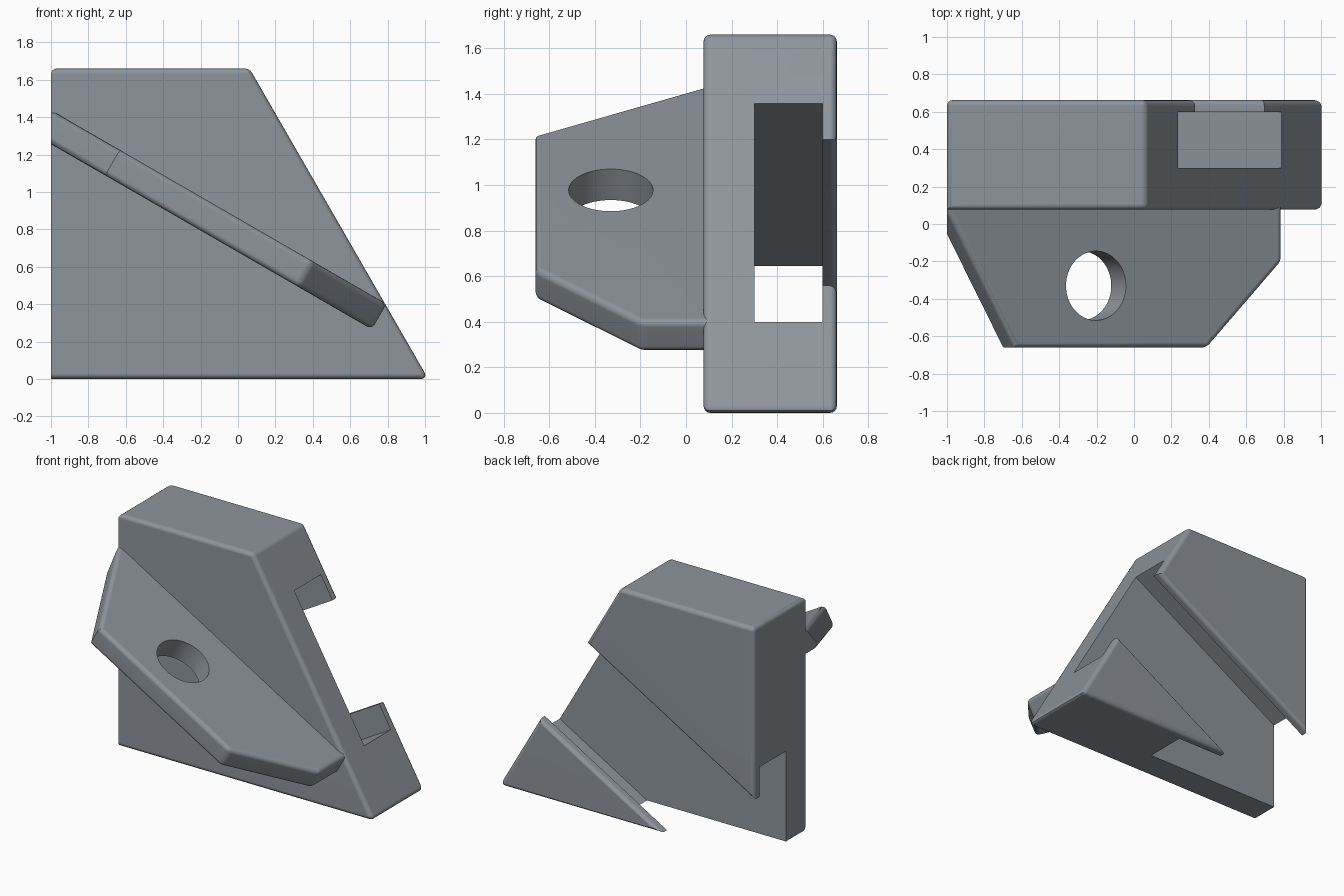
import bpy, bmesh, math
from mathutils import Vector

if "Cube" in bpy.data.objects:
    bpy.data.objects.remove(bpy.data.objects["Cube"])

C, S = math.cos(math.pi / 6), 0.5
R = 0.03  # edge rounding radius

grey = bpy.data.materials.new("blue_grey")
grey.diffuse_color = (0.27, 0.30, 0.33, 1)
grey.use_nodes = True
grey.node_tree.nodes["Principled BSDF"].inputs["Base Color"].default_value = grey.diffuse_color


def prism(name, pts, a, b, to_world, edge_rule=None, clip_x=None):
    """Extrude a 2D profile from a to b; round the edges picked by edge_rule."""
    bm = bmesh.new()
    lo = [bm.verts.new((p[0], p[1], a)) for p in pts]
    hi = [bm.verts.new((p[0], p[1], b)) for p in pts]
    bm.faces.new(lo)
    bm.faces.new(hi)
    n = len(pts)
    for i in range(n):
        j = (i + 1) % n
        bm.faces.new((lo[i], lo[j], hi[j], hi[i]))
    bmesh.ops.recalc_face_normals(bm, faces=bm.faces[:])
    if edge_rule:
        edges = [e for e in bm.edges if edge_rule(e.verts[0].co, e.verts[1].co)]
        bmesh.ops.bevel(bm, geom=edges, offset=R * math.sqrt(2), offset_type='WIDTH',
                        segments=4, profile=0.5, affect='EDGES', clamp_overlap=True)
        bmesh.ops.remove_doubles(bm, verts=bm.verts[:], dist=1e-4)
    for v in bm.verts:
        v.co = Vector(to_world(*v.co))
    if clip_x is not None:
        cut = bmesh.ops.bisect_plane(bm, geom=bm.verts[:] + bm.edges[:] + bm.faces[:],
                                     plane_co=(clip_x, 0, 0), plane_no=(-1, 0, 0),
                                     clear_outer=True)
        rim = [g for g in cut["geom_cut"] if isinstance(g, bmesh.types.BMEdge)]
        bmesh.ops.holes_fill(bm, edges=rim)
    bmesh.ops.recalc_face_normals(bm, faces=bm.faces[:])
    me = bpy.data.meshes.new(name)
    bm.to_mesh(me)
    bm.free()
    me.materials.append(grey)
    ob = bpy.data.objects.new(name, me)
    bpy.context.collection.objects.link(ob)
    return ob


def volume(me):
    bm = bmesh.new()
    bm.from_mesh(me)
    v = bm.calc_volume()
    bm.free()
    return v


def cut(ob, cutter):
    """Subtract cutter, taking the first solver that really removes material."""
    before = volume(ob.data)
    m = ob.modifiers.new("cut", 'BOOLEAN')
    m.operation, m.object = 'DIFFERENCE', cutter
    for solver in ('MANIFOLD', 'EXACT', 'FLOAT'):
        m.solver = solver
        bpy.context.view_layer.update()
        dg = bpy.context.evaluated_depsgraph_get()
        me = bpy.data.meshes.new_from_object(ob.evaluated_get(dg))
        if 0.1 * before < volume(me) < before - 1e-4:
            break
    ob.modifiers.remove(m)
    ob.data = me
    bpy.data.objects.remove(cutter)


def shade(ob):
    bpy.ops.object.select_all(action='DESELECT')
    ob.select_set(True)
    bpy.context.view_layer.objects.active = ob
    bpy.ops.object.shade_smooth_by_angle(angle=math.radians(28))
    ob.modifiers.new("even_shading", 'WEIGHTED_NORMAL').keep_sharp = True


# Main block: sloped profile in x/z, extruded along y
def block_edges(p, q):
    left = p.x < -0.99 and q.x < -0.99
    if abs(p.z - q.z) > 0.1:              # depth edges: all but the lower left
        return not (left and p.y < 0.1)
    return not (left and p.z < 0.3)       # the front left edge stays sharp


block = prism("block", [(-1, 0), (1.018, 0), (0.062, 1.66), (-1, 1.66)], 0.077, 0.662,
              lambda x, z, y: (x, y, z), block_edges)


# Undercut slot across the back, square to the sloped side: wide cavity, narrower mouth
def slot_world(n, y, d):
    return (C * d - S * (n + 0.505), y, S * d + C * (n + 0.505))


cavity = [(0.554, 0.30), (0.554, 0.60), (-0.554, 0.60), (-0.554, 0.30)]
lip = [(0.37, 0.45)] + [(0.40 - R * math.cos(t), 0.633 + R * math.sin(t))
                        for t in [k * math.pi / 8 for k in range(5)]] + [(0.40, 0.75)]
mouth = lip + [(-n, y) for n, y in reversed(lip)]
for profile in (cavity, mouth):
    cut(block, prism("slot_cutter", profile, -2.5, 2.5, slot_world))
shade(block)


# Tilted plate on the front, in plate coordinates u (down the slope), y, m (thickness)
def plate_world(u, y, m):
    return (C * u + S * m, y, -S * u + C * m)


def plate_edges(p, q):
    if p.y > 0.09 and q.y > 0.09:         # edges hidden inside the block
        return False
    if abs(p.z - q.z) > 0.05:             # upright corners: only the right-hand ones
        return p.x > -0.9 and p.y < 0.09
    return True


plate = prism("tilted_plate",
              [(-1.595, 0.10), (-1.16, -0.66), (0.03, -0.66), (0.487, -0.2), (0.487, 0.10)],
              0.588, 0.745, plate_world, plate_edges, clip_x=-1.0)

# Round hole through the plate
ring = [(-0.665 + 0.185 * math.cos(k * math.pi / 32),
         -0.33 + 0.185 * math.sin(k * math.pi / 32)) for k in range(64)]
cut(plate, prism("hole_cutter", ring, 0.4, 0.95, plate_world))
shade(plate)
